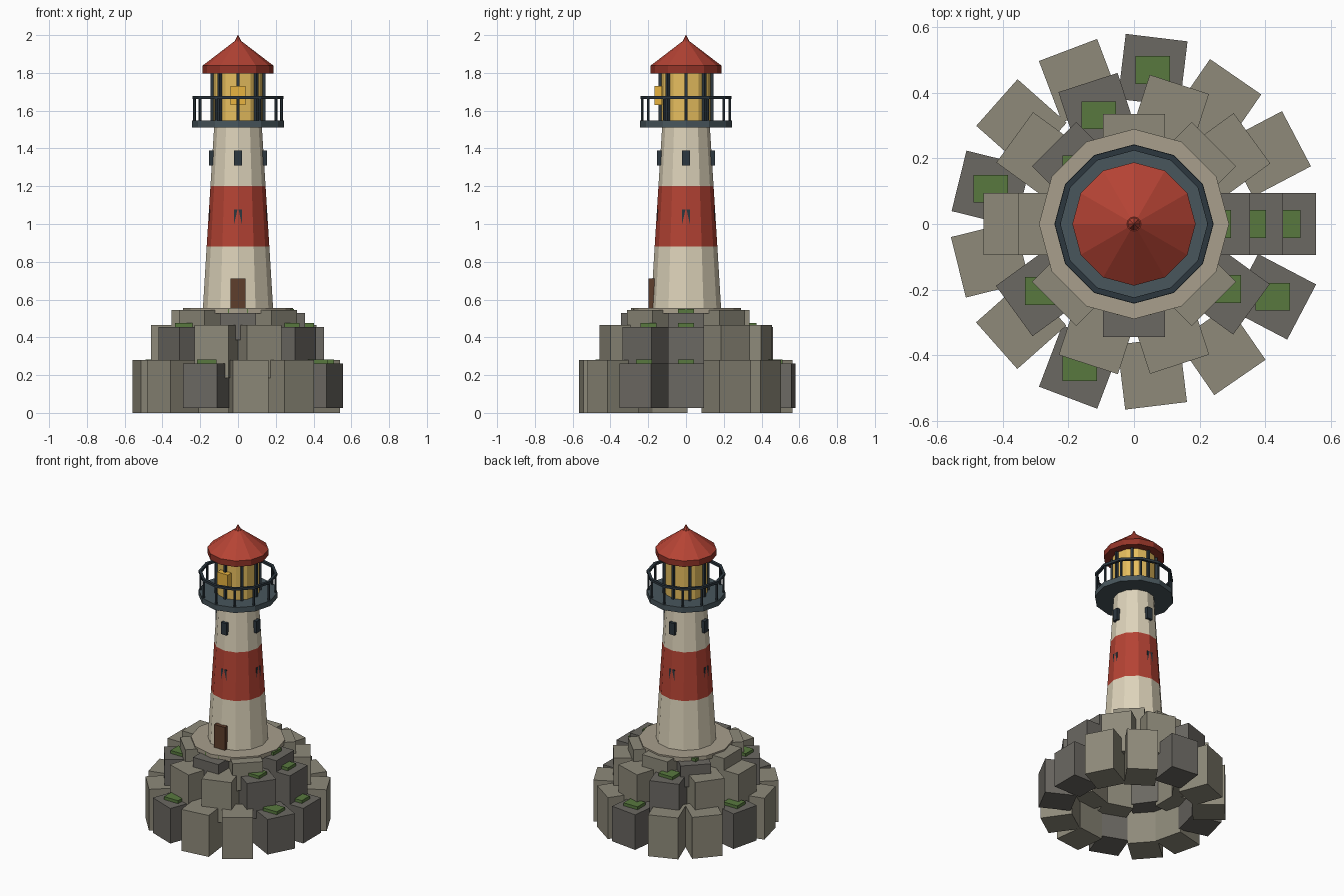
import bpy, bmesh
from math import sin, cos, radians, tau
from mathutils import Matrix

if "Cube" in bpy.data.objects:
    bpy.data.objects.remove(bpy.data.objects["Cube"])


def mat(name, hexcol):
    m = bpy.data.materials.new(name)
    c = [int(hexcol[i:i + 2], 16) / 255 for i in (0, 2, 4)]
    m.diffuse_color = [v / 12.92 if v < 0.04 else ((v + 0.055) / 1.055) ** 2.4 for v in c] + [1]
    m.use_nodes = True
    m.node_tree.nodes["Principled BSDF"].inputs["Base Color"].default_value = m.diffuse_color
    return m


STONE = mat("stone", "8E8A7A")
DARK_STONE = mat("dark_stone", "6B6862")
MOSS = mat("moss", "58793F")
PLINTH = mat("plinth", "A89F8C")
CREAM = mat("cream", "DDD3BA")
RED = mat("red", "B54334")
DEEP_RED = mat("deep_red", "943428")
SLATE = mat("slate", "48565C")
IRON = mat("iron", "2C373F")
GLASS = mat("warm_glass", "E6BE5E")
LAMP = mat("lamp_yellow", "E8B440")
WOOD = mat("wood", "5F3E2C")


def finish(name, bm, material):
    bmesh.ops.recalc_face_normals(bm, faces=bm.faces)
    me = bpy.data.meshes.new(name)
    bm.to_mesh(me)
    bm.free()
    me.materials.append(material)
    ob = bpy.data.objects.new(name, me)
    bpy.context.collection.objects.link(ob)
    return ob


def box(name, material, size, loc, turn=0):
    bm = bmesh.new()
    bmesh.ops.create_cube(bm, size=1)
    bm.transform(Matrix.Diagonal((*size, 1)))
    ob = finish(name, bm, material)
    ob.location = loc
    ob.rotation_euler.z = turn
    return ob


def lathe(name, material, profile, n=12, loc=(0, 0), closed=False):
    """Flat-sided revolve of (radius, z) points, capped unless the profile is a closed loop."""
    bm = bmesh.new()
    rings = [[bm.verts.new((r * cos(tau * i / n) + loc[0], r * sin(tau * i / n) + loc[1], z))
              for i in range(n)] for r, z in profile]
    pairs = list(zip(rings, rings[1:]))
    if closed:
        pairs.append((rings[-1], rings[0]))
    else:
        bm.faces.new(rings[0])
        bm.faces.new(rings[-1])
    for a, b in pairs:
        for i in range(n):
            j = (i + 1) % n
            bm.faces.new((a[i], a[j], b[j], b[i]))
    return finish(name, bm, material)


# Three stacked rings of boulders; every third is darker and carries moss
def rock_ring(tag, outer, depth, light_z, dark_z):
    n = len(outer)
    for i, r_out in enumerate(outer):
        a = tau * i / n
        r = r_out - depth / 2
        dark = i % 3 == 0
        z0, z1 = dark_z if dark else light_z
        x, y = r * cos(a), r * sin(a)
        box(f"{tag}_rock_{i}", DARK_STONE if dark else STONE,
            (depth, 0.19, z1 - z0), (x, y, (z0 + z1) / 2), a)
        if dark:
            box(f"{tag}_moss_{i}", MOSS, (0.105, 0.085, 0.025), (x, y, z1 + 0.0075))


rock_ring("lower", [0.555, 0.56, 0.546, 0.573, 0.568, 0.559, 0.55, 0.552, 0.56, 0.567,
                    0.559, 0.569, 0.578], 0.20, (0.0, 0.28), (0.025, 0.262))
rock_ring("middle", [0.455, 0.445, 0.448, 0.454, 0.45, 0.46, 0.452, 0.451, 0.45, 0.443],
          0.21, (0.185, 0.465), (0.21, 0.455))
rock_ring("upper", [0.354, 0.345, 0.335, 0.345, 0.352, 0.345, 0.345, 0.345],
          0.22, (0.36, 0.545), (0.385, 0.53))

# Plinth and banded tower
lathe("plinth", PLINTH, [(0.29, 0.525), (0.29, 0.555)])
lathe("tower_base", CREAM, [(0.186, 0.55), (0.166, 0.88)])
lathe("tower_band", RED, [(0.166, 0.88), (0.146, 1.20)])
lathe("tower_top", CREAM, [(0.146, 1.20), (0.126, 1.52)])

# Door and windows
box("door", WOOD, (0.08, 0.03, 0.155), (0, -0.183, 0.633))
for k in range(4):
    a = tau * k / 4
    for tag, z in (("low", 1.037), ("high", 1.35)):
        box(f"{tag}_window_{k}", IRON, (0.03, 0.04, 0.08),
            (0.138 * cos(a), 0.138 * sin(a), z), a)

# Gallery deck and railing
lathe("gallery_deck", SLATE, [(0.243, 1.512), (0.243, 1.548)])
lathe("gallery_rail", IRON, [(0.224, 1.662), (0.242, 1.662), (0.242, 1.678), (0.224, 1.678)],
      closed=True)
for k in range(12):
    a = tau * k / 12
    lathe(f"rail_post_{k}", IRON, [(0.008, 1.54), (0.008, 1.668)], 6,
          (0.231 * cos(a), 0.231 * sin(a)))

# Lantern room
lathe("lantern_glass", GLASS, [(0.133, 1.545), (0.133, 1.81)])
for k in range(8):
    a = tau * k / 8
    box(f"lantern_bar_{k}", IRON, (0.016, 0.016, 0.26),
        (0.137 * cos(a), 0.137 * sin(a), 1.675), a)
box("lamp", LAMP, (0.08, 0.04, 0.10), (0, -0.147, 1.68))

# Roof
lathe("roof_eave", DEEP_RED, [(0.188, 1.798), (0.188, 1.838)])
lathe("roof", RED, [(0.188, 1.838), (0.022, 1.965)])
lathe("finial", RED, [(0.026, 1.953), (0.001, 2.0)], 8)
